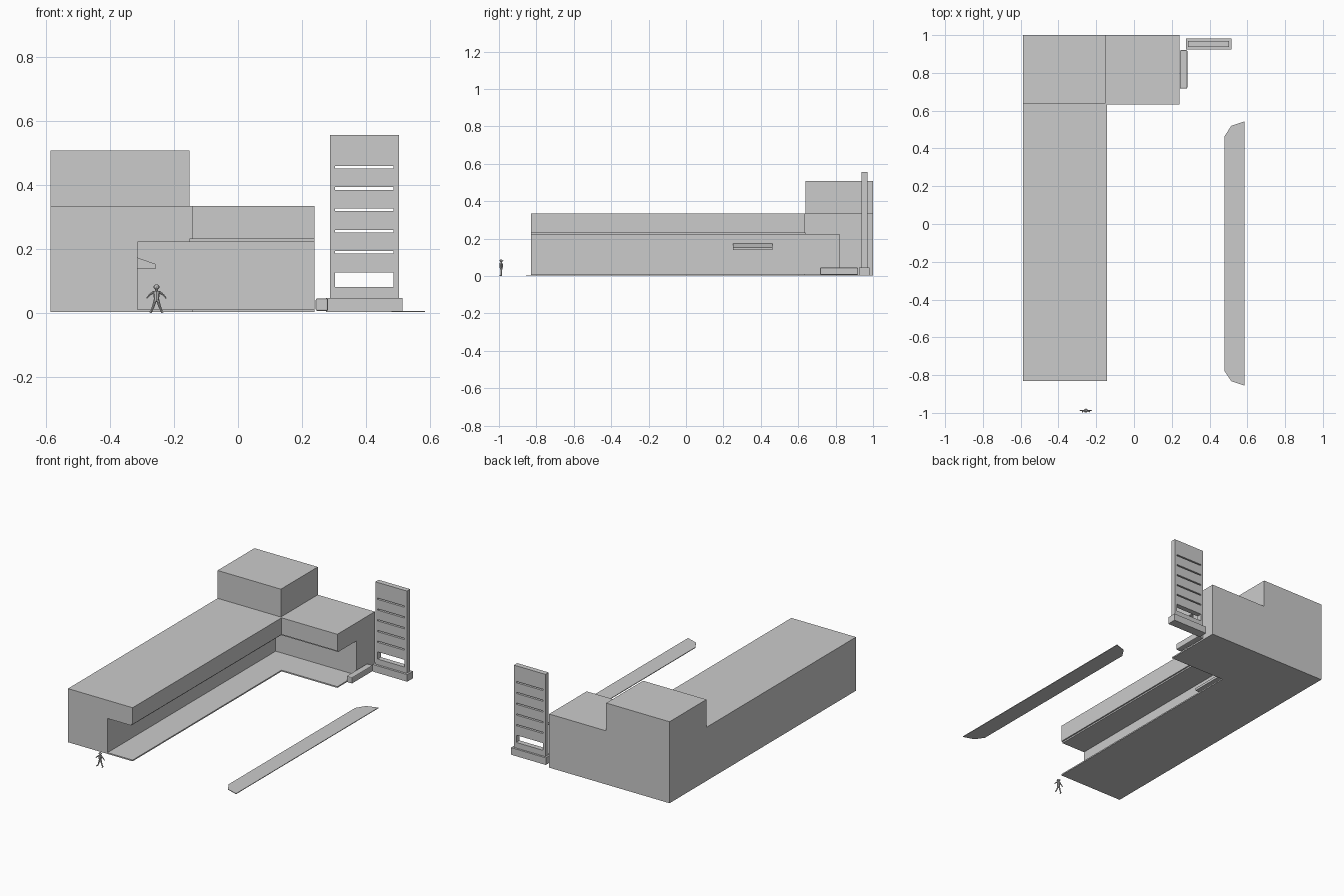
import bpy, bmesh, math
from mathutils import Vector

if "Cube" in bpy.data.objects:
    bpy.data.objects.remove(bpy.data.objects["Cube"])


def finish(name, bm):
    bmesh.ops.recalc_face_normals(bm, faces=bm.faces)
    me = bpy.data.meshes.new(name)
    bm.to_mesh(me)
    bm.free()
    ob = bpy.data.objects.new(name, me)
    bpy.context.collection.objects.link(ob)
    return ob


def add_prism(bm, base, offset):
    """Extrude a flat outline of 3D points along an offset."""
    face = bm.faces.new([bm.verts.new(p) for p in base])
    ext = bmesh.ops.extrude_face_region(bm, geom=[face])
    verts = [g for g in ext["geom"] if isinstance(g, bmesh.types.BMVert)]
    bmesh.ops.translate(bm, verts=verts, vec=offset)


def plan(name, pts, z0, z1):
    bm = bmesh.new()
    add_prism(bm, [(x, y, z0) for x, y in pts], (0, 0, z1 - z0))
    return finish(name, bm)


def rect(x0, x1, y0, y1):
    return [(x0, y0), (x1, y0), (x1, y1), (x0, y1)]


def boolean(ob, tool, op):
    mod = ob.modifiers.new(op, "BOOLEAN")
    mod.operation, mod.object, mod.solver = op, tool, "EXACT"
    bpy.context.view_layer.objects.active = ob
    bpy.ops.object.modifier_apply(modifier=mod.name)
    bpy.data.objects.remove(tool)


# L-shaped building with a corner tower
L, F, B, R = -0.587, -0.83, 1.0, 0.24


def l_plan(ix, iy):
    return [(L, F), (ix, F), (ix, iy), (R, iy), (R, B), (L, B)]


def yard(ix, iy):
    """Everything in front of the L, used to carve the covered walkway."""
    return [(ix, -0.95), (0.4, -0.95), (0.4, iy), (ix, iy)]


building = plan("building", l_plan(-0.143, 0.632), 0.002, 0.335)
boolean(building, plan("tower", rect(L, -0.152, 0.638, B), 0.25, 0.508), "UNION")
boolean(building, plan("walkway_cut", yard(-0.315, 0.82), 0.01, 0.222), "DIFFERENCE")
boolean(building, plan("soffit_step_cut", yard(-0.152, 0.64), 0.2, 0.231), "DIFFERENCE")

# Wedge counter on the long walkway wall
bm = bmesh.new()
wedge = [(-0.315, 0.138), (-0.258, 0.138), (-0.258, 0.153), (-0.315, 0.173)]
add_prism(bm, [(x, 0.25, z) for x, z in wedge], (0, 0.213, 0))
finish("wall_counter", bm)

# Rounded planter at the end of the short wing
planter = plan("planter", rect(0.243, 0.282, 0.717, 0.92), 0.006, 0.045)
bev = planter.modifiers.new("bevel", "BEVEL")
bev.width, bev.segments = 0.005, 2

# Slotted pylon on a plinth
plan("pylon_base", rect(0.276, 0.515, 0.925, 0.982), 0.002, 0.046)
pylon = plan("pylon", rect(0.287, 0.503, 0.938, 0.97), 0.046, 0.557)
for z0, z1 in [(0.081, 0.126)] + [(z - 0.004, z + 0.004) for z in
                                  (0.189, 0.255, 0.322, 0.389, 0.456)]:
    boolean(pylon, plan("slot_cut", rect(0.303, 0.487, 0.9, 1.0), z0, z1), "DIFFERENCE")

# Detached kerb island with clipped corners
plan("kerb_island", [(0.585, 0.543), (0.515, 0.52), (0.48, 0.465),
                     (0.48, -0.78), (0.515, -0.832), (0.585, -0.855)], 0.002, 0.006)

# Standing figure for scale
FX, FY = -0.255, -0.988
bm = bmesh.new()


def limb(a, b, r1, r2):
    a, b = Vector((FX, FY, 0)) + Vector(a), Vector((FX, FY, 0)) + Vector(b)
    d = b - a
    mat = d.to_track_quat("Z", "Y").to_matrix().to_4x4()
    mat.translation = (a + b) / 2
    bmesh.ops.create_cone(bm, cap_ends=True, segments=8, radius1=r1,
                          radius2=r2, depth=d.length, matrix=mat)


limb((0, 0, 0.036), (0, 0, 0.068), 0.007, 0.011)
limb((0, 0, 0.068), (0, 0, 0.076), 0.005, 0.004)
limb((0, 0, 0.080), (0, 0, 0.082), 0.011, 0.011)
for s in (-1, 1):
    limb((s * 0.009, 0, 0.065), (s * 0.020, 0, 0.058), 0.004, 0.003)
    limb((s * 0.020, 0, 0.058), (s * 0.031, 0, 0.045), 0.003, 0.002)
    limb((s * 0.004, 0, 0.040), (s * 0.010, 0, 0.020), 0.005, 0.004)
    limb((s * 0.010, 0, 0.020), (s * 0.017, 0, 0.003), 0.004, 0.003)
    limb((s * 0.016, 0.004, 0.003), (s * 0.019, -0.009, 0.003), 0.003, 0.003)
head = bmesh.ops.create_icosphere(bm, subdivisions=2, radius=0.0085)
bmesh.ops.translate(bm, verts=head["verts"], vec=(FX, FY, 0.081))
finish("figure", bm)
